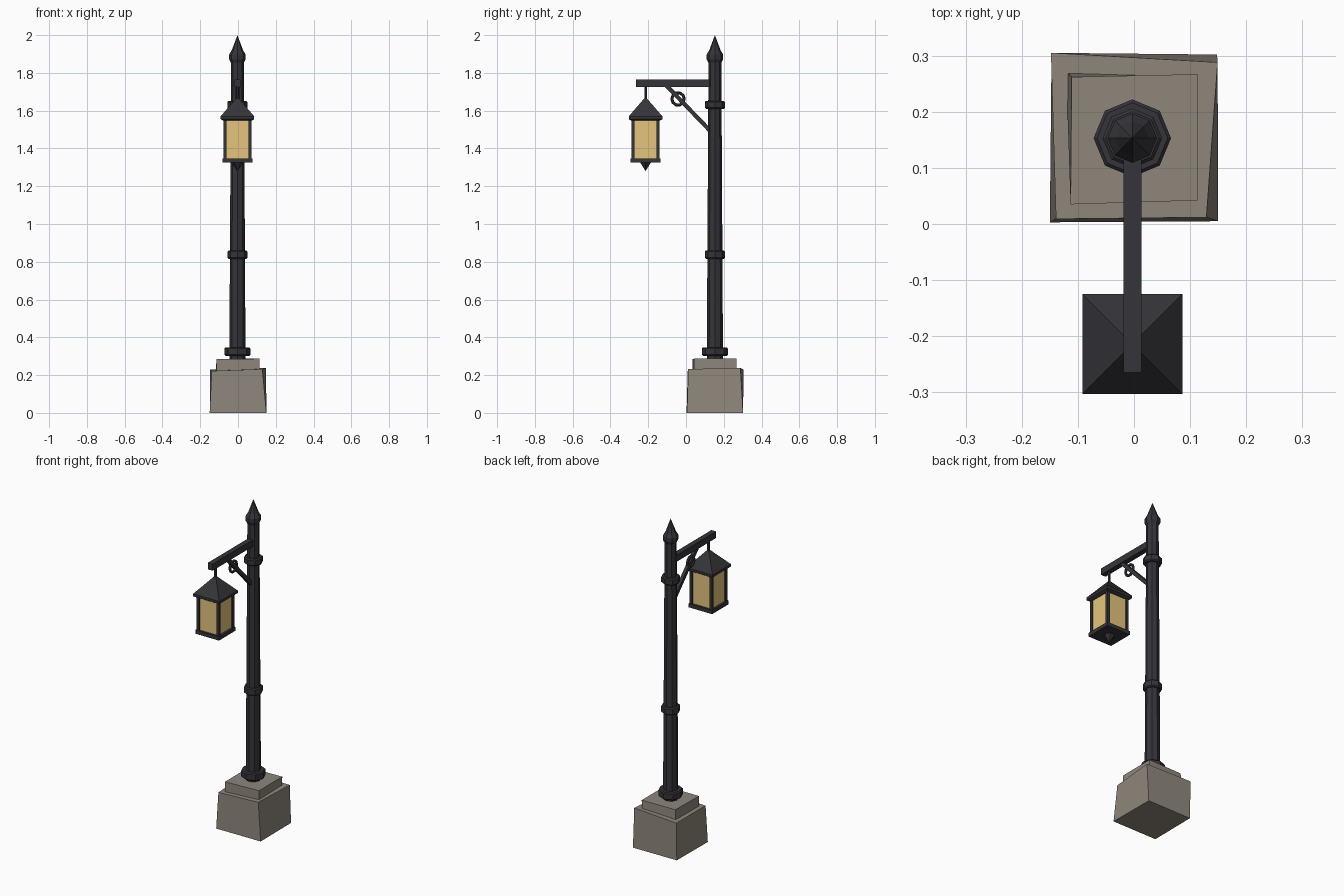
import bpy, bmesh, math
from mathutils import Vector, Matrix

if "Cube" in bpy.data.objects:
    bpy.data.objects.remove(bpy.data.objects["Cube"])

def material(name, rgb):
    m = bpy.data.materials.new(name)
    m.diffuse_color = (*rgb, 1)
    m.use_nodes = True
    m.node_tree.nodes["Principled BSDF"].inputs["Base Color"].default_value = m.diffuse_color
    return m

IRON = material("dark_iron", (0.035, 0.035, 0.042))
STONE = material("stone", (0.27, 0.24, 0.20))
GLASS = material("amber_glass", (0.78, 0.56, 0.20))
PX, PY = -0.003, 0.153      # post axis
LX, LY = -0.003, -0.214     # lantern axis

def finish(name, bm, mat):
    bmesh.ops.recalc_face_normals(bm, faces=bm.faces)
    me = bpy.data.meshes.new(name)
    bm.to_mesh(me)
    bm.free()
    me.materials.append(mat)
    ob = bpy.data.objects.new(name, me)
    bpy.context.collection.objects.link(ob)
    return ob

def loft(name, rings, mat):
    """Skin a stack of equal-length point rings and cap both ends."""
    bm = bmesh.new()
    loops = [[bm.verts.new(p) for p in r] for r in rings]
    n = len(loops[0])
    for a, b in zip(loops, loops[1:]):
        for i in range(n):
            j = (i + 1) % n
            bm.faces.new((a[i], a[j], b[j], b[i]))
    bm.faces.new(loops[0][::-1])
    bm.faces.new(loops[-1])
    bmesh.ops.remove_doubles(bm, verts=bm.verts, dist=1e-5)
    return finish(name, bm, mat)

def turned(name, profile, cx, cy, mat, sides=8, start=0.0):
    """Faceted turned part from (radius, z) pairs."""
    rings = [[(cx + r * math.cos(start + i * math.tau / sides),
               cy + r * math.sin(start + i * math.tau / sides), z)
              for i in range(sides)] for r, z in profile]
    return loft(name, rings, mat)

def square(name, profile, cx, cy, mat):
    """Square part from (half width, z) pairs."""
    return turned(name, [(h * math.sqrt(2), z) for h, z in profile],
                  cx, cy, mat, 4, math.pi / 4)

def bar(name, a, b, w, h, mat):
    """Rectangular bar between two points in the y-z plane."""
    a, b = Vector(a), Vector(b)
    d = b - a
    bm = bmesh.new()
    bmesh.ops.create_cube(bm, size=1, matrix=Matrix.Translation((a + b) / 2)
                          @ Matrix.Rotation(math.atan2(d.z, d.y), 4, 'X')
                          @ Matrix.Diagonal((w, d.length, h, 1)))
    return finish(name, bm, mat)

# Rough-hewn stone base: two uneven blocks
loft("base_block", [
    [(-0.15, 0.003, 0), (0.15, 0.005, 0), (0.148, 0.302, 0), (-0.147, 0.299, 0)],
    [(-0.139, 0.009, 0.222), (0.129, 0.012, 0.232),
     (0.149, 0.288, 0.238), (-0.148, 0.305, 0.230)]], STONE)
loft("base_cap", [
    [(-0.113, 0.035, 0.20), (0.113, 0.042, 0.20), (0.113, 0.266, 0.20), (-0.121, 0.272, 0.20)],
    [(-0.113, 0.035, 0.284), (0.113, 0.042, 0.287),
     (0.113, 0.267, 0.287), (-0.111, 0.262, 0.286)]], STONE)

# Tapered octagonal post with three collars
turned("post", [(0.043, 0.27), (0.034, 1.87)], PX, PY, IRON)
for name, r, z0, z1 in (("bottom_collar", 0.069, 0.302, 0.347),
                        ("middle_collar", 0.053, 0.816, 0.860),
                        ("upper_collar", 0.053, 1.610, 1.652)):
    b = 0.006
    turned(name, [(r - b, z0), (r, z0 + b), (r, z1 - b), (r - b, z1)], PX, PY, IRON)

# Finial: knob and spike
turned("finial", [(0.032, 1.85), (0.044, 1.872), (0.044, 1.897), (0.030, 1.920),
                  (0.0, 2.0)], PX, PY, IRON)

# Arm, diagonal brace and ornamental ring
bar("arm", (PX, -0.265, 1.745), (PX, PY, 1.745), 0.032, 0.04, IRON)
bar("brace", (PX, -0.112, 1.742), (PX, 0.135, 1.486), 0.02, 0.022, IRON)
bm = bmesh.new()
N, M, R, T = 10, 6, 0.033, 0.008
grid = [[bm.verts.new((PX + T * math.sin(j * math.tau / M),
                       -0.042 + (R + T * math.cos(j * math.tau / M)) * math.cos(i * math.tau / N),
                       1.662 + (R + T * math.cos(j * math.tau / M)) * math.sin(i * math.tau / N)))
         for j in range(M)] for i in range(N)]
for i in range(N):
    for j in range(M):
        k, l = (i + 1) % N, (j + 1) % M
        bm.faces.new((grid[i][j], grid[k][j], grid[k][l], grid[i][l]))
finish("brace_ring", bm, IRON)

# Lantern: hanger, roof, glass, corner bars, tray and drop
turned("hanger", [(0.008, 1.65), (0.008, 1.735)], LX, LY, IRON, 6)
square("lantern_roof", [(0.076, 1.547), (0.089, 1.555), (0.089, 1.570), (0.007, 1.665)],
       LX, LY, IRON)
square("lantern_glass", [(0.067, 1.335), (0.067, 1.555)], LX, LY, GLASS)
for sx in (-1, 1):
    for sy in (-1, 1):
        square("lantern_corner_bar", [(0.008, 1.335), (0.008, 1.555)],
               LX + sx * 0.067, LY + sy * 0.067, IRON)
square("lantern_tray", [(0.080, 1.325), (0.080, 1.348)], LX, LY, IRON)
turned("lantern_drop", [(0.0, 1.28), (0.034, 1.327)], LX, LY, IRON, 6)
